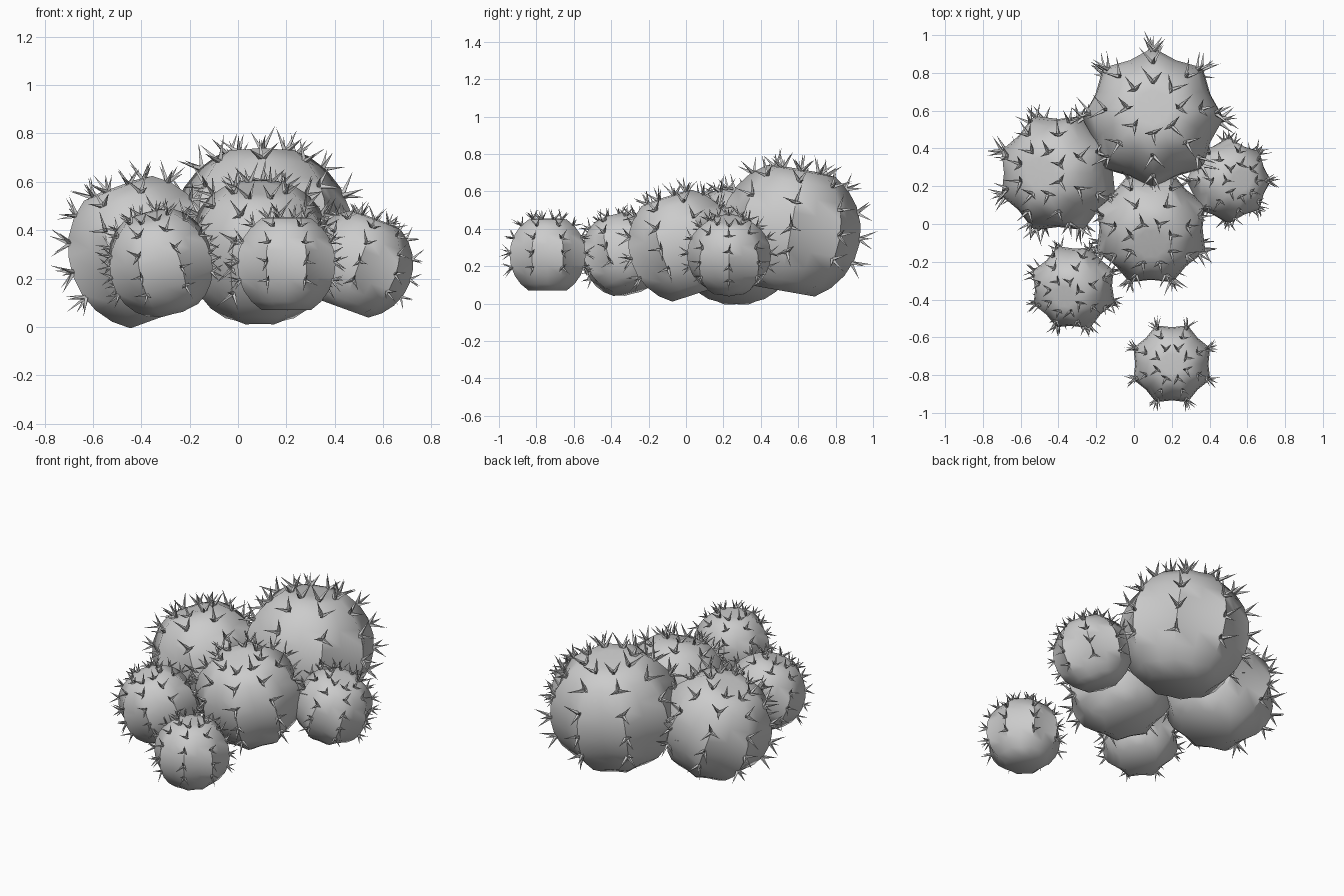
import bpy, bmesh, math, random
from mathutils import Vector, Quaternion

random.seed(4)
old = bpy.data.objects.get("Cube")
if old:
    bpy.data.objects.remove(old)

grey = bpy.data.materials.new("grey")
grey.use_nodes = True
colour = (0.6, 0.6, 0.6, 1)
grey.diffuse_color = colour
grey.node_tree.nodes["Principled BSDF"].inputs["Base Color"].default_value = colour

RIBS = 8
VALLEY = 0.88
LEVELS = (22, 43, 65, 87, 108)   # spine rows, degrees down from the crown


def polar(theta, phi, r=1.0):
    return Vector((math.sin(theta) * math.cos(phi),
                   math.sin(theta) * math.sin(phi), math.cos(theta))) * r


def finish(bm, name, radius, centre, turn):
    bmesh.ops.recalc_face_normals(bm, faces=bm.faces)
    for v in bm.verts:
        v.co = turn @ (v.co * radius) + centre
    mesh = bpy.data.meshes.new(name)
    bm.to_mesh(mesh)
    bm.free()
    mesh.materials.append(grey)
    obj = bpy.data.objects.new(name, mesh)
    bpy.context.collection.objects.link(obj)
    return obj


def ribbed_body(phase):
    """Ball with alternating ridges and valleys and a flat underside."""
    bm = bmesh.new()
    rings = []
    for deg in range(15, 151, 15):
        ring = []
        for i in range(RIBS * 2):
            p = polar(math.radians(deg), phase + math.pi * i / RIBS)
            if i % 2:
                p.x, p.y = p.x * VALLEY, p.y * VALLEY
            p.z = min(p.z, 0.86 + 0.25 * (p.z - 0.86))
            ring.append(bm.verts.new(p))
        rings.append(ring)
    for a, b in zip(rings, rings[1:]):
        for i in range(len(a)):
            j = (i + 1) % len(a)
            bm.faces.new((a[i], b[i], b[j], a[j]))
    crown = bm.verts.new((0, 0, 0.87))
    for i, v in enumerate(rings[0]):
        bm.faces.new((crown, v, rings[0][(i + 1) % len(rings[0])]))
    bm.faces.new(rings[-1])
    return bm


def spine_clusters(phase):
    """Three splayed thorns at each point along each rib."""
    bm = bmesh.new()
    for rib in range(RIBS):
        phi = phase + 2 * math.pi * rib / RIBS
        for deg in LEVELS:
            out = polar(math.radians(deg), phi)
            root = out * 0.97
            root.z = min(root.z, 0.85)
            side = Vector((-math.sin(phi), math.cos(phi), 0))
            up = out.cross(side)
            start = random.uniform(0, math.tau)
            for k in range(3):
                a = start + math.tau * k / 3
                lean = side * math.cos(a) + up * math.sin(a)
                d = (out + lean * random.uniform(0.6, 0.95)).normalized()
                u = d.orthogonal().normalized()
                w = d.cross(u)
                base = [bm.verts.new(root + (u * math.cos(t) + w * math.sin(t)) * 0.034)
                        for t in (0, math.tau / 4, math.tau / 2, math.tau * 3 / 4)]
                tip = bm.verts.new(root + d * random.uniform(0.24, 0.33))
                for i in range(4):
                    bm.faces.new((base[i], base[(i + 1) % 4], tip))
                bm.faces.new(base)
    return bm


# name, centre, radius, lean direction, lean degrees, half-step rib turn
PLANTS = (
    ("large_back", (0.10, 0.56, 0.39), 0.375, (0, 1), 10, 0),
    ("right_side", (-0.40, 0.27, 0.31), 0.325, (-1, 0), 20, 1),
    ("middle", (0.09, -0.02, 0.31), 0.31, (0, -1), 18, 1),
    ("front_right", (-0.32, -0.335, 0.265), 0.23, (-1, -1), 20, 1),
    ("front", (0.20, -0.74, 0.26), 0.22, (0, 1), 0, 1),
    ("left_side", (0.50, 0.23, 0.26), 0.225, (1, 0), 20, 0),
)

for name, centre, radius, (dx, dy), lean, half in PLANTS:
    phase = half * math.pi / RIBS
    turn = Quaternion(Vector((-dy, dx, 0)).normalized(), math.radians(lean))
    body = finish(ribbed_body(phase), name + "_cactus", radius, Vector(centre), turn)
    finish(spine_clusters(phase), name + "_spines", radius, Vector(centre), turn)
    # smooth ribs, crisp underside
    bpy.ops.object.select_all(action="DESELECT")
    body.select_set(True)
    bpy.context.view_layer.objects.active = body
    bpy.ops.object.shade_smooth_by_angle(angle=math.radians(50))
